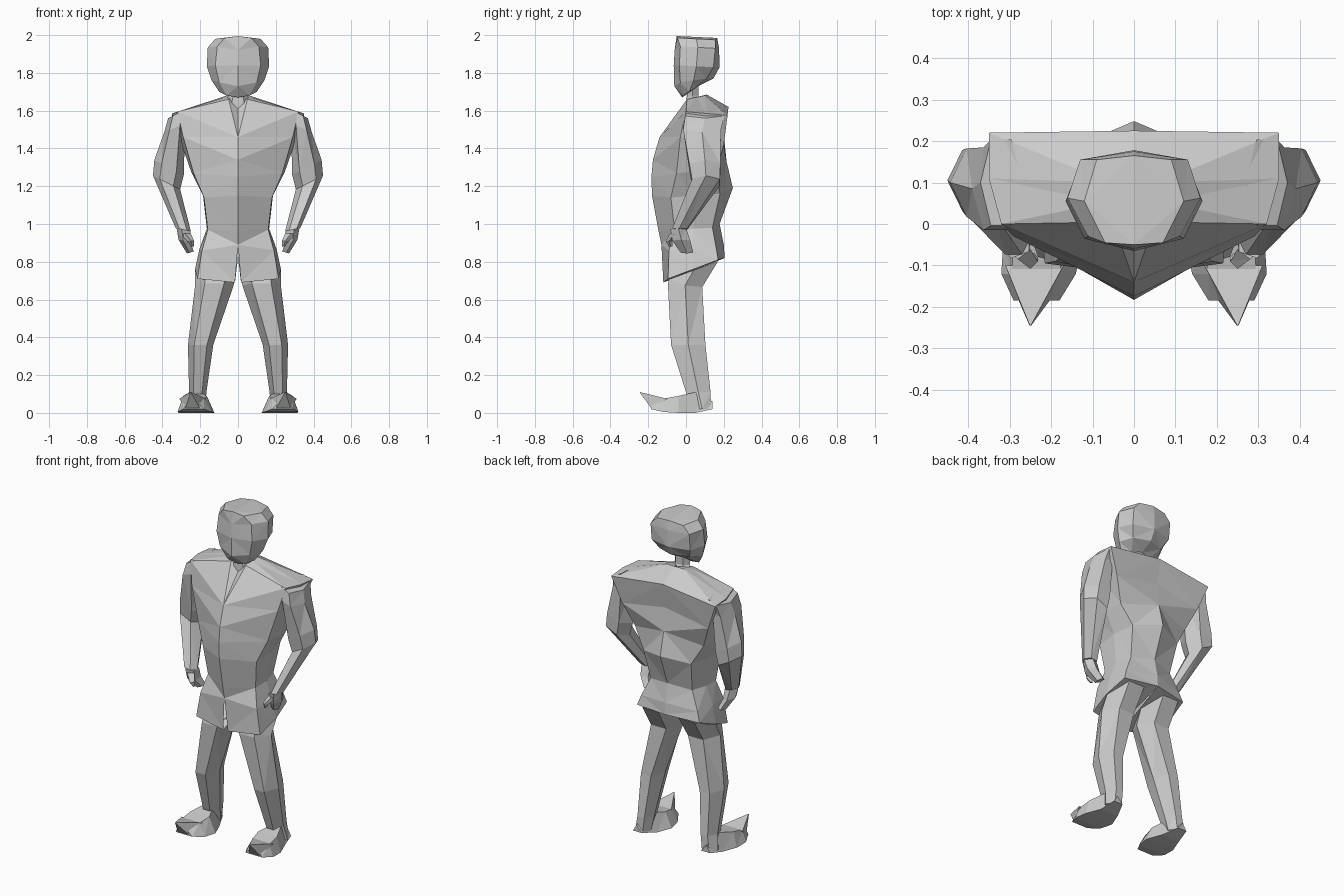
import bpy, bmesh
from math import cos, sin, pi


def loft(name, rings, closed=True, mirror=True):
    """Skin a list of equal-length point rings, cap both ends, mirror in x."""
    bm = bmesh.new()
    rows = [[bm.verts.new(p) for p in r] for r in rings]
    n = len(rows[0])
    for a, b in zip(rows, rows[1:]):
        for i in range(n if closed else n - 1):
            j = (i + 1) % n
            bm.faces.new((a[i], a[j], b[j], b[i]))
    bm.faces.new(rows[0])
    bm.faces.new(rows[-1])
    bmesh.ops.recalc_face_normals(bm, faces=bm.faces)
    bmesh.ops.triangulate(bm, faces=[f for f in bm.faces if len(f.verts) > 3])
    me = bpy.data.meshes.new(name)
    bm.to_mesh(me)
    bm.free()
    ob = bpy.data.objects.new(name, me)
    bpy.context.collection.objects.link(ob)
    if mirror:
        m = ob.modifiers.new("Mirror", 'MIRROR')
        m.use_axis[0] = True
        m.merge_threshold = 0.001
    return ob


def half_body(name, levels, bulge, slit=0.0):
    """Levels: front centre (y,z), front corner, back corner, back centre (y,z)."""
    rings = []
    for k, (f, fs, bs, b) in enumerate(levels):
        side = [(p + q) / 2 for p, q in zip(fs, bs)]
        side[0] += bulge
        fx = slit if k == len(levels) - 1 else 0.0
        rings.append([(fx, *f), fs, side, bs, (0, *b)])
    return loft(name, rings, closed=False)


def limb(name, levels, n=6, turn=0.0, mirror=True):
    """Levels: cx, cy, cz, rx, ry, slope in x, slope in y."""
    rings = []
    for cx, cy, cz, rx, ry, tx, ty in levels:
        ring = []
        for i in range(n):
            a = turn + 2 * pi * i / n
            dx, dy = rx * cos(a), ry * sin(a)
            ring.append((cx + dx, cy + dy, cz + tx * dx + ty * dy))
        rings.append(ring)
    return loft(name, rings, mirror=mirror)


# Head
half_body("head", [
    ((-.05, 1.995), (.07, -.045, 1.985), (.09, .155, 1.975), (.165, 1.985)),
    ((-.06, 1.92), (.11, -.03, 1.94), (.13, .155, 1.93), (.175, 1.93)),
    ((-.065, 1.84), (.12, -.035, 1.84), (.13, .145, 1.83), (.178, 1.83)),
    ((-.062, 1.73), (.10, -.03, 1.75), (.10, .11, 1.77), (.145, 1.77)),
    ((-.02, 1.67), (.06, -.015, 1.68), (.06, .05, 1.72), (.065, 1.73)),
], 0.04)

# Neck
limb("neck", [(0, .035, 1.74, .05, .035, 0, 0),
              (0, .035, 1.68, .05, .035, 0, 0),
              (0, .05, 1.60, .09, .06, 0, .3)], mirror=False)

# Torso and tunic, with a slit at the front hem
half_body("torso", [
    ((0, 1.61), (.05, .005, 1.66), (.06, .10, 1.68), (.11, 1.685)),
    ((-.14, 1.46), (.32, 0, 1.595), (.35, .22, 1.575), (.225, 1.62)),
    ((-.175, 1.34), (.29, -.03, 1.46), (.29, .20, 1.42), (.20, 1.47)),
    ((-.183, 1.25), (.235, -.05, 1.27), (.23, .16, 1.28), (.215, 1.33)),
    ((-.18, 1.15), (.18, -.08, 1.14), (.16, .18, 1.16), (.248, 1.19)),
    ((-.145, .96), (.16, -.06, .97), (.14, .14, .98), (.178, 1.0)),
    ((-.13, .89), (.19, -.09, .86), (.19, .16, .87), (.20, .89)),
    ((-.12, .69), (.215, -.095, .71), (.21, .17, .81), (.205, .82)),
], 0.015, slit=0.016)

# Arms
limb("arm", [
    (.32, .10, 1.585, .05, .12, -.5, 0),
    (.335, .085, 1.51, .055, .115, -.4, 0),
    (.365, .10, 1.30, .078, .095, .5, 0),
    (.378, .105, 1.22, .072, .085, .5, 0),
    (.29, -.035, .97, .04, .045, .2, 0),
])

# Hands with a thumb
limb("hand", [
    (.285, -.04, .97, .04, .045, .2, 0),
    (.28, -.025, .91, .035, .05, .2, 0),
    (.25, .005, .85, .02, .035, -.3, 0),
], n=5)
limb("thumb", [
    (.28, -.06, .95, .03, .025, 0, 0),
    (.25, -.09, .91, .018, .018, 0, 0),
    (.24, -.08, .88, .008, .01, 0, 0),
], n=4)

# Legs, with the seat sloping in under the hem
limb("leg", [
    (.122, .04, .755, .106, .15, 0, .37),
    (.125, -.005, .675, .102, .105, 0, -.1),
    (.198, .012, .36, .067, .105, 0, 0),
    (.213, .065, .11, .046, .075, 0, 0),
    (.225, .085, .02, .05, .055, 0, 0),
])

# Feet: sections from heel to toe (y, inner x, outer x, bottom z, top z)
sections = [(.14, .20, .26, .02, .06), (.05, .16, .28, 0, .11),
            (-.04, .125, .315, 0, .09), (-.12, .14, .32, .005, .075),
            (-.185, .18, .29, .02, .06)]
loft("foot", [[(a, y, z0), (b, y, z0), (b - .025, y, z1), (a + .04, y, z1)]
              for y, a, b, z0, z1 in sections])

# Upturned toe tips
loft("toe_tip", [[(.17, -.10, .075), (.31, -.10, .075), (.28, -.18, .02), (.20, -.18, .02)],
                 [(.248, -.243, .11), (.252, -.243, .11), (.252, -.245, .107), (.248, -.245, .107)]])
